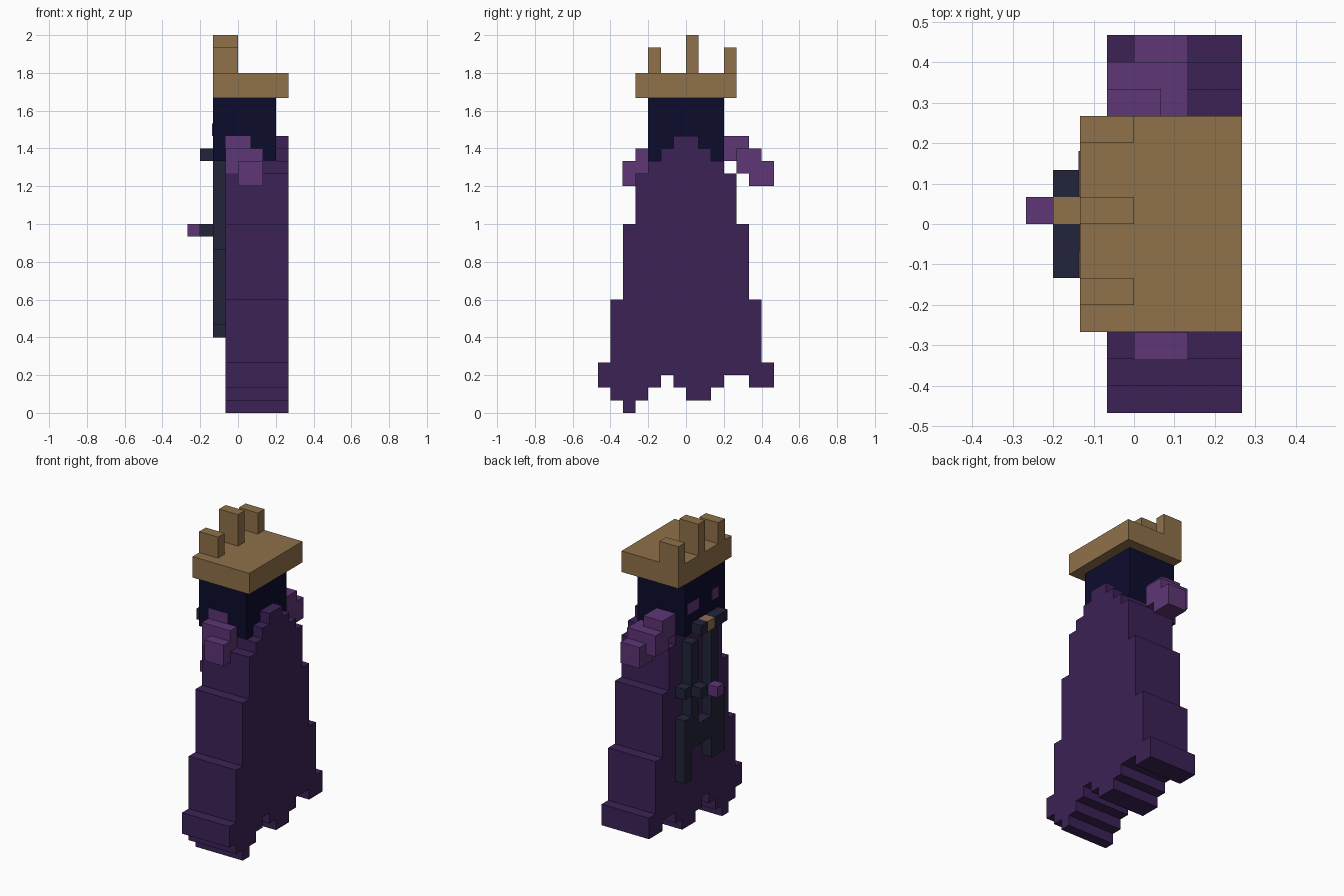
import bpy, bmesh

if "Cube" in bpy.data.objects:
    bpy.data.objects.remove(bpy.data.objects["Cube"], do_unlink=True)

U = 1 / 15  # size of one block


def material(name, rgb):
    lin = [((c / 255 + 0.055) / 1.055) ** 2.4 if c > 10 else c / 255 / 12.92 for c in rgb]
    m = bpy.data.materials.new(name)
    m.diffuse_color = (*lin, 1)
    m.use_nodes = True
    bsdf = m.node_tree.nodes["Principled BSDF"]
    bsdf.inputs["Base Color"].default_value = (*lin, 1)
    bsdf.inputs["Roughness"].default_value = 0.9
    return m


PURPLE = material("robe purple", (60, 34, 86))
LILAC = material("lilac", (94, 54, 118))
GOLD = material("dull gold", (143, 113, 74))
NAVY = material("dark navy", (12, 12, 45))
SLATE = material("slate", (34, 36, 58))


def finish(name, bm, mat):
    bmesh.ops.recalc_face_normals(bm, faces=bm.faces)
    mesh = bpy.data.meshes.new(name)
    bm.to_mesh(mesh)
    bm.free()
    mesh.materials.append(mat)
    ob = bpy.data.objects.new(name, mesh)
    bpy.context.collection.objects.link(ob)
    return ob


def boxes(name, mat, *specs):
    """One object from boxes given as (x0, x1, y0, y1, z0, z1) in blocks."""
    bm = bmesh.new()
    for x0, x1, y0, y1, z0, z1 in specs:
        verts = bmesh.ops.create_cube(bm, size=1)["verts"]
        for v in verts:
            v.co.x = U * (x1 if v.co.x > 0 else x0)
            v.co.y = U * (y1 if v.co.y > 0 else y0)
            v.co.z = U * (z1 if v.co.z > 0 else z0)
    return finish(name, bm, mat)


def stepped_slab(name, mat, x0, x1, y0, bottoms, tops):
    """Stepped outline, one column per block, extruded along x."""
    pts = []
    for i, z in enumerate(bottoms):
        pts += [(y0 + i, z), (y0 + i + 1, z)]
    for i, z in reversed(list(enumerate(tops))):
        pts += [(y0 + i + 1, z), (y0 + i, z)]
    clean = [p for i, p in enumerate(pts) if p != pts[i - 1]]
    bm = bmesh.new()
    face = bm.faces.new([bm.verts.new((x0 * U, y * U, z * U)) for y, z in clean])
    ext = bmesh.ops.extrude_face_region(bm, geom=[face])
    moved = [g for g in ext["geom"] if isinstance(g, bmesh.types.BMVert)]
    bmesh.ops.translate(bm, verts=moved, vec=((x1 - x0) * U, 0, 0))
    return finish(name, bm, mat)


# Robe with ragged hem, and the raised collar behind the head
stepped_slab("robe", PURPLE, -1, 4, -7,
             [2, 1, 0, 1, 2, 3, 2, 1, 1, 2, 3, 3, 2, 2],
             [4, 9, 15, 19, 20, 20, 20, 20, 20, 20, 19, 15, 9, 4])
stepped_slab("back_collar", PURPLE, 3, 4, -2, [20] * 4, [21, 22, 22, 21])

# Head and eyes
boxes("head", NAVY, (-2, 3, -3, 3, 20, 25))
boxes("eyes", LILAC, (-2.05, -2, 1, 2.7, 22, 23), (-2.05, -2, -2, -1, 22, 23))

# Crown
boxes("crown_band", GOLD, (-2, 4, -4, 4, 25, 27))
boxes("crown_prongs", GOLD, *[(-2, 0, y, y + 1, 27, top)
                              for y, top in ((-3, 29), (0, 30), (3, 29))])

# Shoulder drapes, stepping down and outwards
for name, side, start in (("drape_back", 1, 3), ("drape_front", -1, 1.03)):
    steps = []
    for i, (x0, x1) in enumerate(((-1, 1), (-1, 2), (0, 2))):
        a, b = sorted((side * (start + i), side * (start + i + 2)))
        steps.append((x0, x1, a, b, 20 - i, 22 - i))
    boxes(name, LILAC, *steps)

# Slate trim down the face side of the robe
boxes("trim", SLATE,
      (-2, -1, 2, 3, 6, 12), (-2, -1, 1, 2, 9, 19), (-2, -1, -1, 1, 9, 11),
      (-2, -1, -2, -1, 7, 20), (-2, -1, -3, -2, 7, 13))

# Neck bar with a gold pin
boxes("neck_bar", SLATE, (-3, -2, 1, 2, 20, 21), (-3, -2, -2, 0, 20, 21))
boxes("neck_pin", GOLD, (-3, -2, 0, 1, 20, 21))

# Arm reaching out to a lilac hand
boxes("arm", SLATE, (-2, -1, 2, 3, 14, 15), (-3, -2, 1, 2, 14, 15))
boxes("hand", LILAC, (-4, -3, 0, 1, 14, 15))
